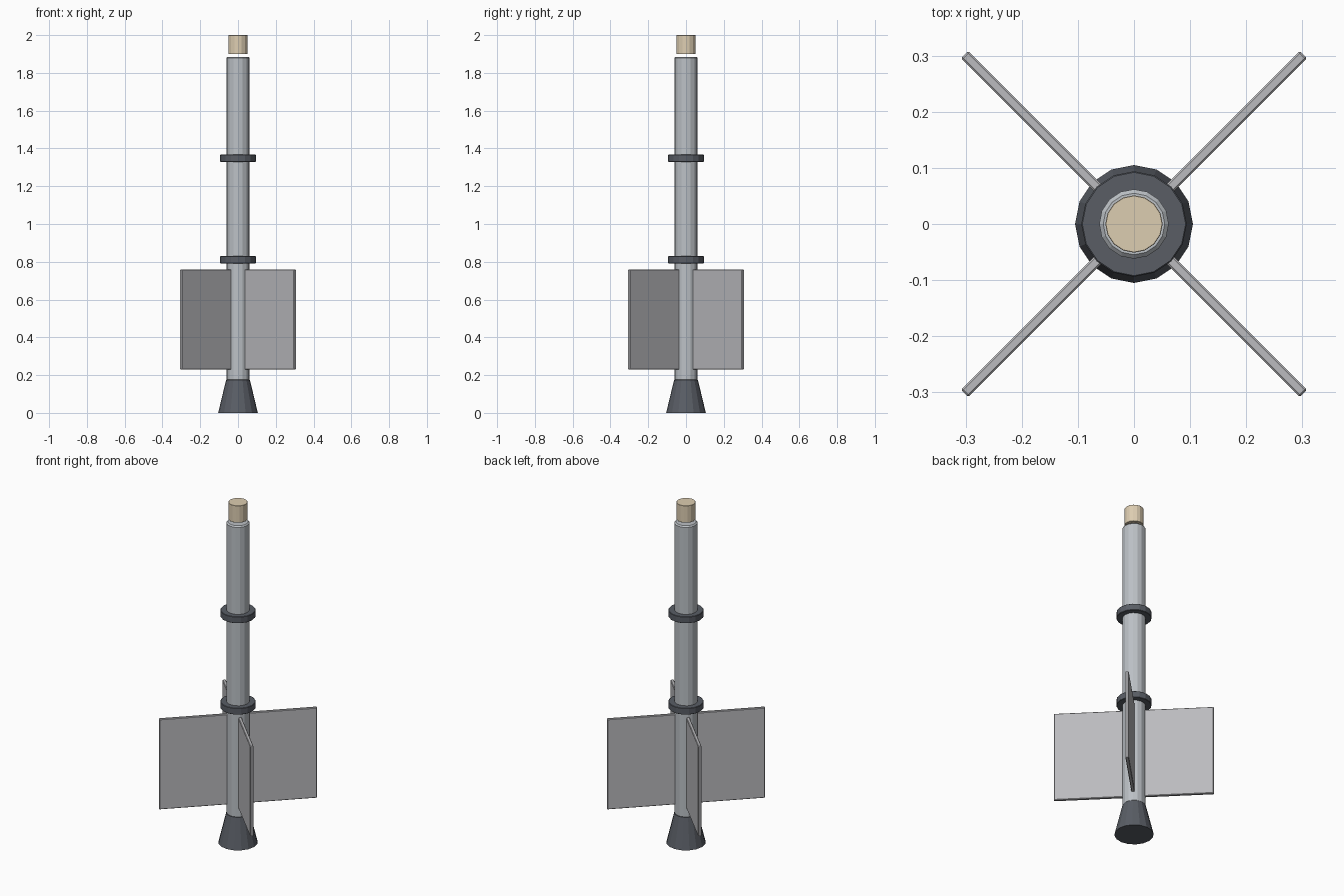
import bpy
from math import pi, cos, sin

if "Cube" in bpy.data.objects:
    bpy.data.objects.remove(bpy.data.objects["Cube"])


def material(name, rgb):
    mat = bpy.data.materials.new(name)
    mat.diffuse_color = (*rgb, 1)
    mat.use_nodes = True
    mat.node_tree.nodes["Principled BSDF"].inputs["Base Color"].default_value = mat.diffuse_color
    return mat


steel = material("steel", (0.50, 0.53, 0.56))
dark = material("dark_metal", (0.10, 0.11, 0.13))
tan = material("tan", (0.72, 0.61, 0.44))
fin_grey = material("fin_grey", (0.50, 0.50, 0.52))


def finish(obj, name, mat, bevel):
    obj.name = name
    obj.data.materials.append(mat)
    if bevel:
        mod = obj.modifiers.new("edge_bevel", 'BEVEL')
        mod.width = bevel
        mod.segments = 1
        mod.limit_method = 'ANGLE'
        mod.angle_limit = pi / 4
    return obj


def round_part(name, r_bottom, r_top, z0, z1, mat, bevel=0.0):
    bpy.ops.mesh.primitive_cone_add(vertices=16, radius1=r_bottom, radius2=r_top,
                                    depth=z1 - z0, location=(0, 0, (z0 + z1) / 2))
    return finish(bpy.context.object, name, mat, bevel)


# Body tube and flared nozzle
round_part("body_tube", 0.062, 0.062, 0.17, 1.885, steel, 0.007)
round_part("nozzle", 0.105, 0.063, 0.0, 0.175, dark)

# Collars around the body
for name, z in (("lower_collar", 0.811), ("upper_collar", 1.348)):
    round_part(name, 0.094, 0.094, z - 0.019, z + 0.019, dark, 0.002)

# Tip, floating just above the tube
round_part("tip_cap", 0.051, 0.051, 1.90, 2.0, tan, 0.001)

# Four diagonal fins
r_in, r_out, z0, z1 = 0.045, 0.427, 0.23, 0.76
for i in range(4):
    a = pi / 4 + i * pi / 2
    r = (r_in + r_out) / 2
    bpy.ops.mesh.primitive_cube_add(size=1, location=(r * cos(a), r * sin(a), (z0 + z1) / 2),
                                    rotation=(0, 0, a))
    fin = bpy.context.object
    fin.scale = (r_out - r_in, 0.018, z1 - z0)
    bpy.ops.object.transform_apply(location=False, rotation=False, scale=True)
    finish(fin, f"fin_{i + 1}", fin_grey, 0.003)
